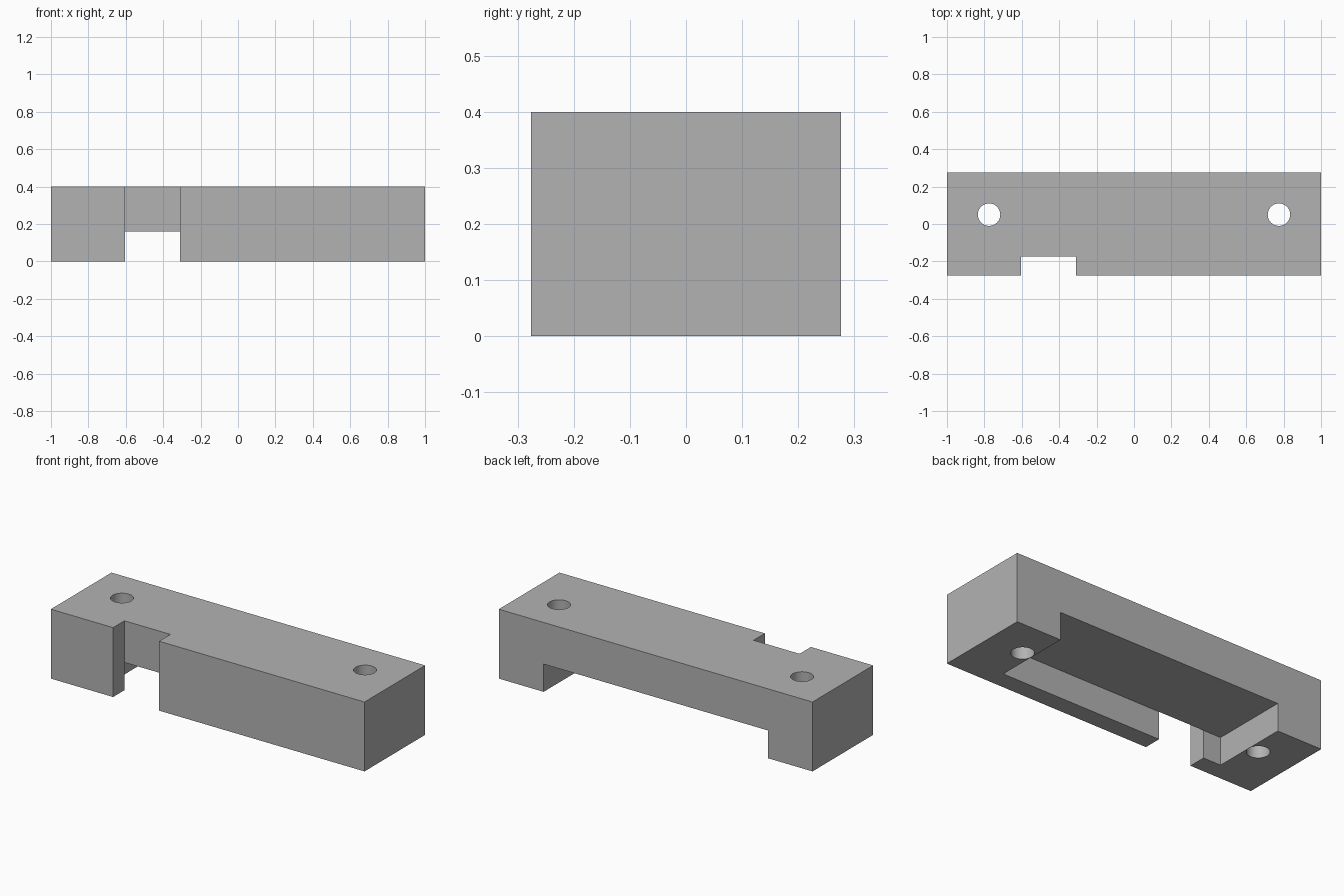
import bpy

cube = bpy.data.objects.get("Cube")
if cube:
    bpy.data.objects.remove(cube, do_unlink=True)

HALF_DEPTH, HEIGHT = 0.276, 0.4
POCKET_X, INNER_Y, POCKET_Z = 0.7145, -0.173, 0.16
OVER = 0.1  # cutter overshoot


def box(name, x0, x1, y0, y1, z0, z1):
    bpy.ops.mesh.primitive_cube_add(
        size=1, location=((x0 + x1) / 2, (y0 + y1) / 2, (z0 + z1) / 2))
    obj = bpy.context.object
    obj.name = name
    obj.scale = (x1 - x0, y1 - y0, z1 - z0)
    bpy.ops.object.transform_apply(location=True, rotation=False, scale=True)
    return obj


def cut(target, cutter):
    mod = target.modifiers.new(cutter.name, 'BOOLEAN')
    mod.operation, mod.solver, mod.object = 'DIFFERENCE', 'EXACT', cutter
    bpy.context.view_layer.objects.active = target
    bpy.ops.object.modifier_apply(modifier=mod.name)
    bpy.data.objects.remove(cutter, do_unlink=True)


# Main block
block = box("mounting_block", -1, 1, -HALF_DEPTH, HALF_DEPTH, 0, HEIGHT)

# Pocket under the block, open to the back
cut(block, box("pocket_cutter", -POCKET_X, POCKET_X,
               INNER_Y, HALF_DEPTH + OVER, -OVER, POCKET_Z))

# Full-height notch in the front wall
cut(block, box("notch_cutter", -0.603, -0.31,
               -HALF_DEPTH - OVER, INNER_Y, -OVER, HEIGHT + OVER))

# Screw hole through each foot
for side in (-1, 1):
    bpy.ops.mesh.primitive_cylinder_add(
        vertices=48, radius=0.06, depth=1, location=(side * 0.775, 0.05, HEIGHT / 2))
    hole = bpy.context.object
    hole.name = "hole_cutter"
    cut(block, hole)

# Grey finish
grey = bpy.data.materials.new("plain_grey")
grey.use_nodes = True
colour = (0.45, 0.45, 0.45, 1)
grey.diffuse_color = colour
grey.node_tree.nodes["Principled BSDF"].inputs["Base Color"].default_value = colour
block.data.materials.clear()
block.data.materials.append(grey)

# Smooth hole walls, sharp block edges
bpy.ops.object.select_all(action='DESELECT')
block.select_set(True)
bpy.context.view_layer.objects.active = block
bpy.ops.object.shade_smooth_by_angle()
